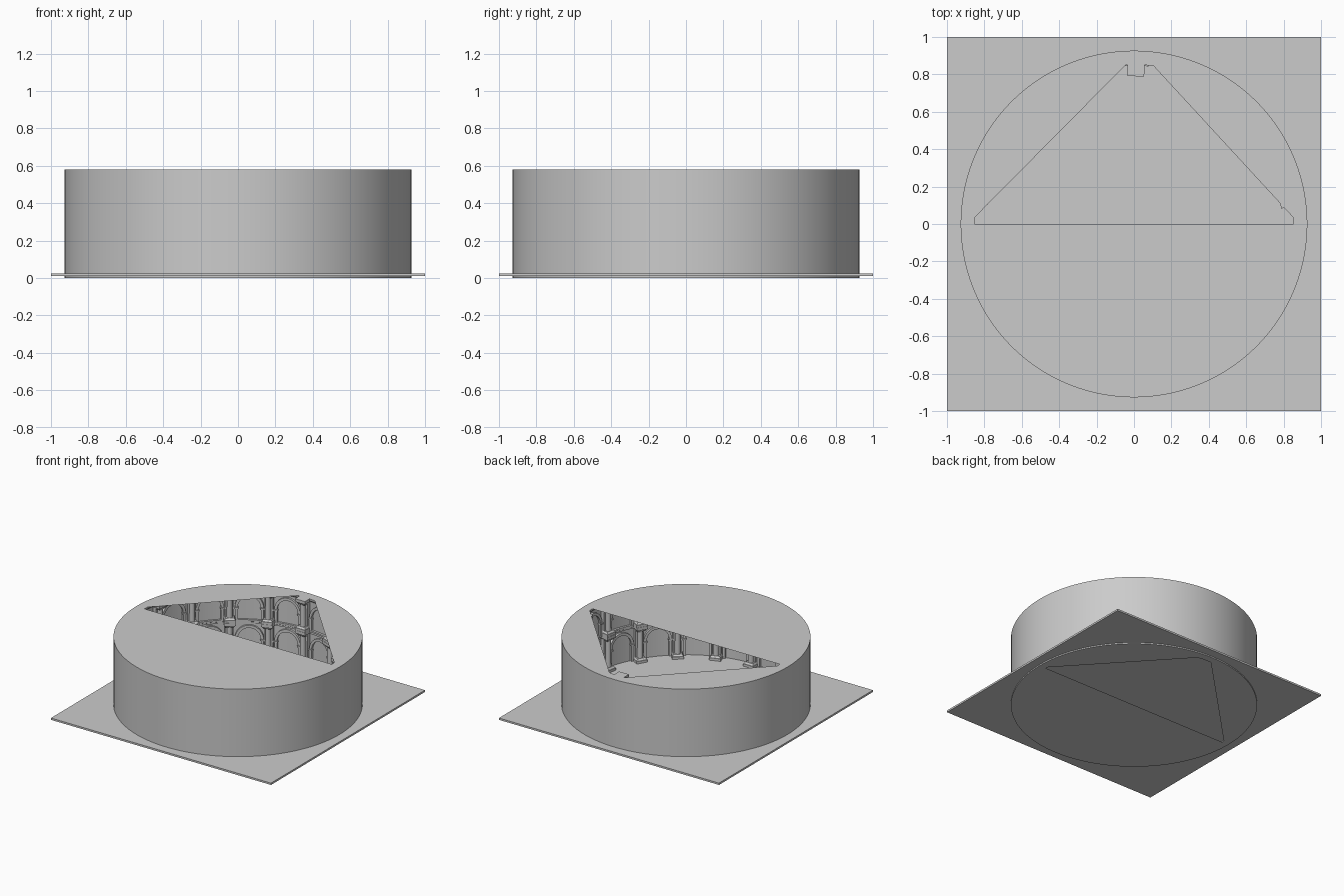
import bpy, bmesh
from math import sin, cos, pi, radians

if "Cube" in bpy.data.objects:
    bpy.data.objects.remove(bpy.data.objects["Cube"])

R_OUT, R_IN, TOP = 0.927, 0.87, 0.58
N_COL, SEG = 18, 96


def finish(name, bm, smooth=True, normals=True):
    if normals:
        bmesh.ops.recalc_face_normals(bm, faces=bm.faces[:])
    me = bpy.data.meshes.new(name)
    bm.to_mesh(me)
    bm.free()
    ob = bpy.data.objects.new(name, me)
    bpy.context.collection.objects.link(ob)
    if smooth:
        bpy.ops.object.select_all(action='DESELECT')
        ob.select_set(True)
        bpy.context.view_layer.objects.active = ob
        bpy.ops.object.shade_smooth_by_angle(angle=radians(30))
    return ob


def polar(r, a, z):
    return (r * cos(a), r * sin(a), z)


def lathe(name, profile, closed=True):
    # revolve an (r, z) profile about the z axis
    bm = bmesh.new()
    rings = [[bm.verts.new(polar(r, 2 * pi * i / SEG, z)) for i in range(SEG)] for r, z in profile]
    for k in range(len(rings) if closed else len(rings) - 1):
        a, b = rings[k], rings[(k + 1) % len(rings)]
        for i in range(SEG):
            j = (i + 1) % SEG
            bm.faces.new((a[i], a[j], b[j], b[i]))
    return finish(name, bm)


def frustum(bm, ang, r0, r1, w0, w1, z0, z1, back=0.872):
    # block against the wall; front radius and width go from bottom to top
    quads = []
    for r, w, z in ((r0, w0, z0), (r1, w1, z1)):
        pts = [(r, -w / 2), (back, -w / 2), (back, w / 2), (r, w / 2)]
        quads.append([bm.verts.new((x * cos(ang) - t * sin(ang), x * sin(ang) + t * cos(ang), z))
                      for x, t in pts])
    lo, hi = quads
    bm.faces.new(lo[::-1])
    bm.faces.new(hi)
    for i in range(4):
        j = (i + 1) % 4
        bm.faces.new((lo[i], lo[j], hi[j], hi[i]))


def shaft(bm, ang, r, rad, z0, z1, n=16):
    cx, cy = r * cos(ang), r * sin(ang)
    rings = [[bm.verts.new((cx + q * cos(2 * pi * i / n), cy + q * sin(2 * pi * i / n), z))
              for i in range(n)] for q, z in ((rad, z0), (rad * 0.9, z1))]
    for i in range(n):
        j = (i + 1) % n
        bm.faces.new((rings[0][i], rings[0][j], rings[1][j], rings[1][i]))


def arch(bm, ang, spring, foot, ro=0.11, ri=0.088, front=0.853, n=16):
    # arch moulding with straight jambs, bent to the wall
    path = [(1, 0, foot)] + [(cos(pi * i / n), sin(pi * i / n), spring) for i in range(n + 1)]
    path.append((-1, 0, foot))
    rows = []
    for c, s, z in path:
        rows.append([bm.verts.new(polar(r, ang + q * c / R_IN, z + q * s))
                     for q, r in ((ro, R_IN), (ro, front), (ri, front), (ri, R_IN))])
    for a, b in zip(rows, rows[1:]):
        for k in range(3):
            bm.faces.new((a[k], a[k + 1], b[k + 1], b[k]))


# Square base plate
bm = bmesh.new()
bmesh.ops.create_cube(bm, size=1)
bmesh.ops.scale(bm, vec=(2, 2, 0.015), verts=bm.verts)
bmesh.ops.translate(bm, vec=(0, 0, 0.0175), verts=bm.verts)
finish("base_plate", bm, smooth=False)

# Outer and inner wall
lathe("outer_wall", [(R_OUT, 0), (R_OUT, TOP)], closed=False)
inner = lathe("inner_wall", [(R_IN, 0), (R_IN, TOP)], closed=False)
inner.data.flip_normals()

# Top and bottom covers with the triangular opening
HOLE = [(-0.87, 0), (0.87, 0), (0.863, 0.022), (0.10, 0.85), (0.06, 0.865),
        (-0.03, 0.865), (-0.865, 0.022)]
for name, z, up in (("top_cover", TOP, 1), ("bottom_cover", 0.0, -1)):
    bm = bmesh.new()
    outer = [(R_OUT * cos(2 * pi * i / SEG), R_OUT * sin(2 * pi * i / SEG)) for i in range(SEG)]
    edges = []
    for loop in (outer, HOLE):
        vs = [bm.verts.new((x, y, z)) for x, y in loop]
        edges += [bm.edges.new((vs[i], vs[(i + 1) % len(vs)])) for i in range(len(vs))]
    bmesh.ops.triangle_fill(bm, use_beauty=True, use_dissolve=False, edges=edges)
    for f in bm.faces:
        f.normal_update()
        if f.normal.z * up < 0:
            f.normal_flip()
    finish(name, bm, smooth=False, normals=False)

# Cornices between and above the tiers
lathe("middle_cornice", [(0.872, 0.290), (0.860, 0.290), (0.860, 0.303), (0.852, 0.308),
                         (0.852, 0.322), (0.872, 0.322)])
lathe("upper_cornice", [(0.872, 0.555), (0.860, 0.555), (0.852, 0.565), (0.852, 0.579),
                        (0.872, 0.579)])

# Two tiers of columns and arches
columns = {"lower": (0.025, 0.322), "upper": (0.322, TOP)}
for tier, (z0, z1) in columns.items():
    cols, arches = bmesh.new(), bmesh.new()
    for i in range(N_COL):
        a = radians(9.3 + 360 / N_COL * i)
        frustum(cols, a, 0.792, 0.792, 0.09, 0.09, z0, z0 + 0.02)
        frustum(cols, a, 0.796, 0.806, 0.082, 0.066, z0 + 0.02, z0 + 0.034)
        frustum(cols, a, 0.838, 0.838, 0.068, 0.068, z0 + 0.03, z1 - 0.03)
        shaft(cols, a, 0.829, 0.023, z0 + 0.03, z1 - 0.04)
        frustum(cols, a, 0.808, 0.796, 0.062, 0.082, z1 - 0.045, z1 - 0.025)
        frustum(cols, a, 0.790, 0.790, 0.09, 0.09, z1 - 0.025, z1)
        # arch and its imposts in the bay beside the column
        m = a + pi / N_COL
        crown = z1 - 0.045
        arch(arches, m, crown - 0.11, z0)
        for s in (-1, 1):
            frustum(arches, m + s * 0.1 / R_IN, 0.846, 0.846, 0.034, 0.034,
                    crown - 0.122, crown - 0.11)
    finish(tier + "_columns", cols)
    finish(tier + "_arches", arches)
